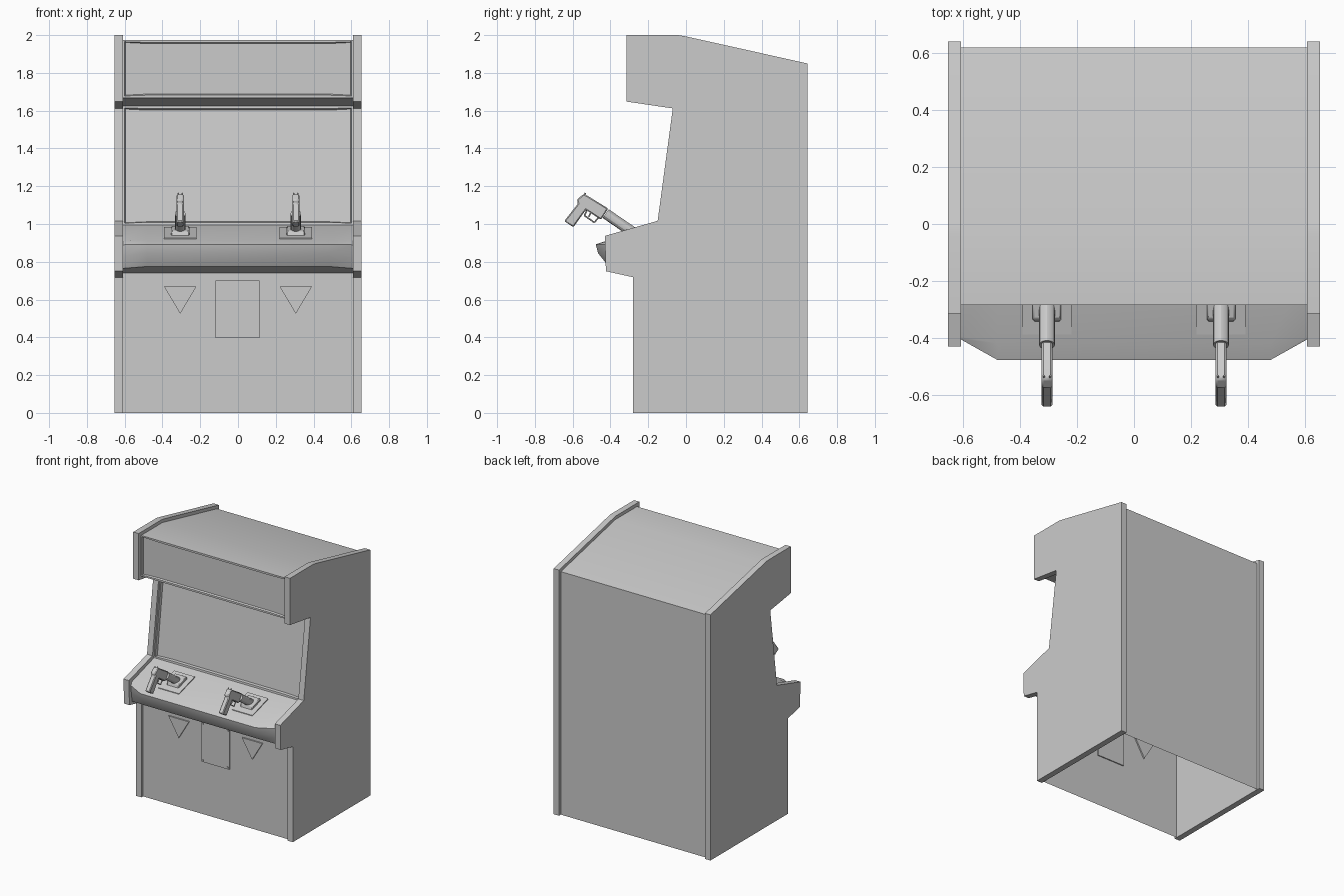
import bpy, bmesh, math
from mathutils import Vector

if "Cube" in bpy.data.objects:
    bpy.data.objects.remove(bpy.data.objects["Cube"])


def finish(name, bm, bevel=0.0):
    bmesh.ops.recalc_face_normals(bm, faces=bm.faces)
    me = bpy.data.meshes.new(name)
    bm.to_mesh(me)
    bm.free()
    ob = bpy.data.objects.new(name, me)
    bpy.context.collection.objects.link(ob)
    if bevel:
        mod = ob.modifiers.new("bevel", 'BEVEL')
        mod.width, mod.segments = bevel, 1
    for o in bpy.context.selected_objects:
        o.select_set(False)
    ob.select_set(True)
    bpy.context.view_layer.objects.active = ob
    bpy.ops.object.shade_smooth_by_angle()
    return ob


def prism(name, pts, a, b, axis='x', bevel=0.0):
    """Extrude a (y,z) outline along x, or an (x,z) outline along y."""
    bm = bmesh.new()
    put = (lambda p, t: (t, p[0], p[1])) if axis == 'x' else (lambda p, t: (p[0], t, p[1]))
    lo = [bm.verts.new(put(p, a)) for p in pts]
    hi = [bm.verts.new(put(p, b)) for p in pts]
    bm.faces.new(lo)
    bm.faces.new(hi)
    for i in range(len(pts)):
        j = (i + 1) % len(pts)
        bm.faces.new((lo[i], lo[j], hi[j], hi[i]))
    return finish(name, bm, bevel)


def tube(name, a, b, r, sides=12):
    a, b = Vector(a), Vector(b)
    bm = bmesh.new()
    bmesh.ops.create_cone(bm, cap_ends=True, segments=sides, radius1=r, radius2=r, depth=(b - a).length)
    bm.transform((b - a).to_track_quat('Z', 'Y').to_matrix().to_4x4())
    bmesh.ops.translate(bm, verts=bm.verts, vec=(a + b) / 2)
    return finish(name, bm)


# side panels
SIDE = [(-0.28, 0), (0.642, 0), (0.642, 1.85), (0.0, 1.993), (-0.04, 2.0), (-0.314, 2.0),
        (-0.314, 1.648), (-0.07, 1.612), (-0.15, 1.017), (-0.43, 0.937), (-0.424, 0.75), (-0.28, 0.718)]
for side, s in (("left", -1), ("right", 1)):
    prism(side + "_side_panel", SIDE, s * 0.608, s * 0.653)

# cabinet shell: open-bottomed loft, control panel lip bulging in the middle
EDGE = [(-0.26, 0), (-0.26, 0.74), (-0.39, 0.765), (-0.40, 0.83), (-0.405, 0.89), (-0.395, 0.915),
        (-0.13, 0.995), (-0.05, 1.625), (-0.285, 1.668), (-0.285, 1.975), (-0.03, 1.975), (0.62, 1.83), (0.62, 0)]
MID = list(EDGE)
MID[2:6] = [(-0.41, 0.775), (-0.465, 0.845), (-0.478, 0.892), (-0.42, 0.912)]
bm = bmesh.new()
cols = [[bm.verts.new((x, y, z)) for y, z in prof]
        for x, prof in ((-0.61, EDGE), (-0.48, MID), (0.48, MID), (0.61, EDGE))]
screen, marquee = [], []
for c0, c1 in zip(cols, cols[1:]):
    for i in range(len(EDGE) - 1):
        f = bm.faces.new((c0[i], c1[i], c1[i + 1], c0[i + 1]))
        if i == 6:
            screen.append(f)
        if i == 8:
            marquee.append(f)
bmesh.ops.recalc_face_normals(bm, faces=bm.faces)
if screen[0].normal.y > 0:
    bmesh.ops.reverse_faces(bm, faces=bm.faces)
# recessed screen and marquee
for faces, d in ((screen, -0.02), (marquee, -0.012)):
    bmesh.ops.inset_region(bm, faces=faces, thickness=0.014, depth=0, use_boundary=True)
    bmesh.ops.inset_region(bm, faces=faces, thickness=0.006, depth=d, use_boundary=True)
finish("cabinet_shell", bm)

# coin door with corner screws
prism("coin_door", [(-0.118, 0.397), (0.115, 0.397), (0.115, 0.70), (-0.118, 0.70)], -0.268, -0.252, 'y')
for sx in (-0.105, 0.102):
    for z in (0.41, 0.688):
        tube("coin_door_screw", (sx, -0.274, z), (sx, -0.262, z), 0.007, 8)

# light guns, mounts and holsters
GUN = [(-0.545, 1.158), (-0.53, 1.155), (-0.412, 1.082), (-0.45, 1.022), (-0.53, 1.075), (-0.596, 0.983),
       (-0.645, 1.015), (-0.572, 1.108), (-0.578, 1.128)]
GUARD = [(-0.525, 1.07), (-0.538, 1.045), (-0.485, 1.008), (-0.466, 1.032)]
for side, s in (("left", -1), ("right", 1)):
    cx = s * 0.306
    prism(side + "_holster", [(cx - 0.085, 0.668), (cx + 0.085, 0.668), (cx, 0.525)], -0.27, -0.25, 'y')
    prism(side + "_mount_plate", [(-0.388, 0.912), (-0.388, 0.926), (-0.20, 0.983), (-0.20, 0.97)],
          cx - 0.086, cx + 0.086)
    prism(side + "_mount_block", [(-0.345, 0.93), (-0.335, 0.965), (-0.24, 0.99), (-0.23, 0.96)],
          cx - 0.05, cx + 0.05, bevel=0.006)
    tube(side + "_gun_barrel", (cx, -0.425, 1.055), (cx, -0.25, 0.935), 0.028, 12)
    prism(side + "_gun_body", GUN, cx - 0.019, cx + 0.019, bevel=0.006)
    # trigger guard, trigger, hammer and sights
    for p, q in zip(GUARD, GUARD[1:]):
        tube(side + "_trigger_guard", (cx, *p), (cx, *q), 0.004, 6)
    tube(side + "_trigger", (cx, -0.505, 1.058), (cx, -0.515, 1.038), 0.004, 6)
    for dx in (-0.011, 0.011):
        tube(side + "_rear_sight", (cx + dx, -0.54, 1.15), (cx + dx, -0.533, 1.164), 0.004, 6)
